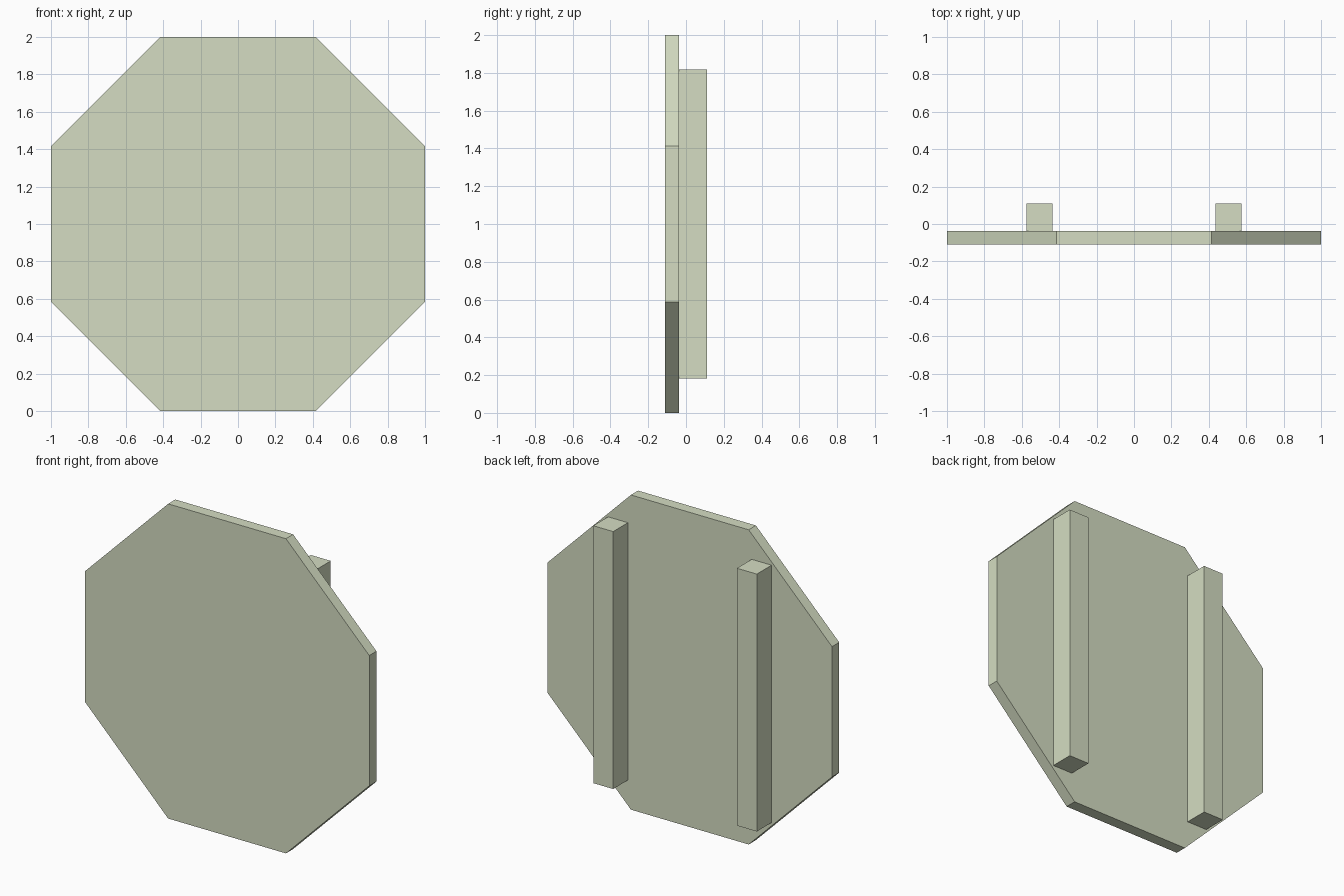
import bpy
import math

if "Cube" in bpy.data.objects:
    bpy.data.objects.remove(bpy.data.objects["Cube"])

mat = bpy.data.materials.new("pale_green")
mat.diffuse_color = (0.66, 0.72, 0.54, 1)
mat.use_nodes = True
mat.node_tree.nodes["Principled BSDF"].inputs["Base Color"].default_value = mat.diffuse_color

FRONT, JOINT, BACK = -0.11, -0.038, 0.11


def finish(name):
    obj = bpy.context.object
    obj.name = name
    bpy.ops.object.transform_apply(location=True, rotation=True, scale=True)
    obj.data.materials.append(mat)
    return obj


# Octagonal panel: eight-sided cylinder, flats facing up, down and sideways
bpy.ops.mesh.primitive_cylinder_add(
    vertices=8, radius=1 / math.cos(math.pi / 8), depth=JOINT - FRONT)
panel = bpy.context.object
bpy.ops.object.transform_apply(location=False, rotation=False, scale=False)
# Turn to a flat side only if the first vertex lies on an axis
if min(abs(panel.data.vertices[0].co.x), abs(panel.data.vertices[0].co.y)) < 0.01:
    panel.rotation_euler = (0, 0, math.pi / 8)
    bpy.ops.object.transform_apply(location=False, rotation=True, scale=False)
panel.rotation_euler = (math.pi / 2, 0, 0)
panel.location = (0, (FRONT + JOINT) / 2, 1)
finish("octagonal_panel")

# Two upright battens on the back
for side, x in (("left", -0.505), ("right", 0.505)):
    bpy.ops.mesh.primitive_cube_add(size=1, location=(x, (JOINT + BACK) / 2, 1))
    bpy.context.object.scale = (0.14, BACK - JOINT, 1.636)
    finish(f"{side}_back_batten")
